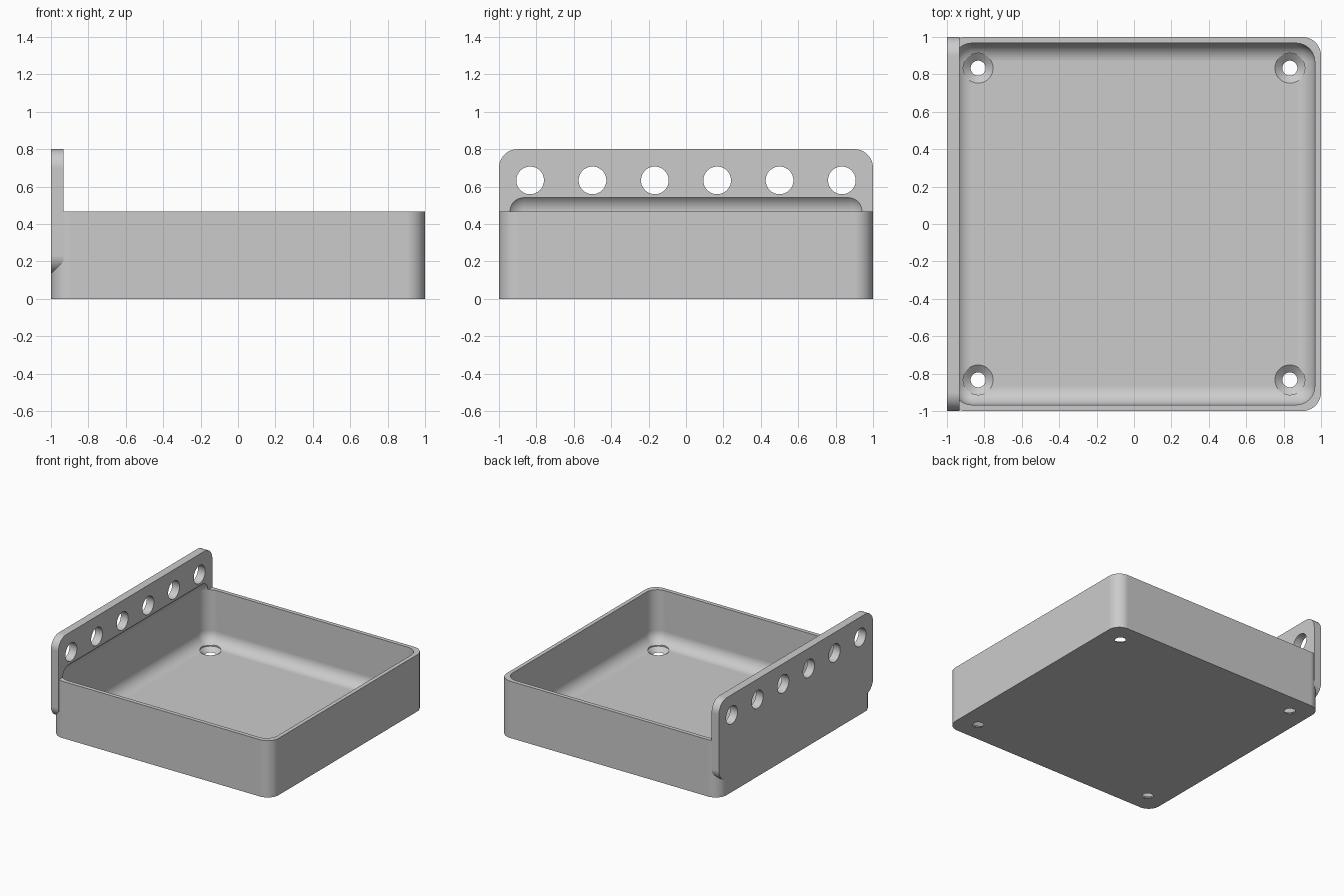
import bpy
import bmesh
from math import radians
from mathutils import Matrix

cube = bpy.data.objects.get("Cube")
if cube:
    bpy.data.objects.remove(cube, do_unlink=True)

UNIT = 1 / 30          # wall thickness
RADIUS = 0.1           # shared rounding radius
HEIGHT = 14 * UNIT     # tray rim height
HOLE = 25 * UNIT       # distance of the outer holes from the middle

grey = bpy.data.materials.new("plain grey")
grey.use_nodes = True
colour = (0.6, 0.6, 0.6, 1)
grey.diffuse_color = colour
grey.node_tree.nodes["Principled BSDF"].inputs["Base Color"].default_value = colour


def make_object(name, bm):
    bmesh.ops.recalc_face_normals(bm, faces=bm.faces)
    mesh = bpy.data.meshes.new(name)
    bm.to_mesh(mesh)
    bm.free()
    mesh.materials.append(grey)
    obj = bpy.data.objects.new(name, mesh)
    bpy.context.collection.objects.link(obj)
    return obj


def rounded_box(name, low, high, axes):
    """Box whose edges parallel to the given axes are rounded."""
    bm = bmesh.new()
    bmesh.ops.create_cube(bm, size=1)
    for v in bm.verts:
        v.co = [(a + b) / 2 + c * (b - a) for a, b, c in zip(low, high, v.co)]
    edges = [e for e in bm.edges
             if any(abs((e.verts[0].co - e.verts[1].co)[a]) > 1e-4 for a in axes)]
    bmesh.ops.bevel(bm, geom=edges, offset=RADIUS, segments=12,
                    profile=0.5, affect='EDGES', clamp_overlap=False)
    return make_object(name, bm)


def add_cone(bm, low_radius, high_radius, low, high, x, y):
    bmesh.ops.create_cone(bm, cap_ends=True, segments=48, radius1=low_radius,
                          radius2=high_radius, depth=high - low,
                          matrix=Matrix.Translation((x, y, (low + high) / 2)))


def combine(target, tool, operation):
    """Apply a boolean and discard its tool."""
    tool.hide_render = True
    mod = target.modifiers.new(operation.lower(), 'BOOLEAN')
    mod.operation = operation
    mod.solver = 'EXACT'
    mod.object = tool
    bpy.context.view_layer.objects.active = target
    bpy.ops.object.modifier_apply(modifier=mod.name)
    bpy.data.objects.remove(tool, do_unlink=True)


# Tray block and the upright mounting plate on its right side
tray = rounded_box("tray_with_mounting_plate", (-1, -1, 0), (1, 1, HEIGHT), [2])
plate = rounded_box("mounting_plate", (-1, -1, 4 * UNIT),
                    (2 * UNIT - 1, 1, 0.8), [0])
combine(tray, plate, 'UNION')

# Fully rounded cavity, which also undercuts the foot of the plate
inner = 1 - UNIT
cavity = rounded_box("cavity_cutter", (-inner, -inner, UNIT),
                     (inner, inner, HEIGHT + RADIUS), [0, 1, 2])
combine(tray, cavity, 'DIFFERENCE')

# Row of round holes through the plate
bm = bmesh.new()
for i in range(6):
    y = HOLE * (2 * i / 5 - 1)
    turn = Matrix.Translation((UNIT - 1, y, 19 * UNIT)) @ Matrix.Rotation(radians(90), 4, 'Y')
    bmesh.ops.create_cone(bm, cap_ends=True, segments=48, radius1=0.074,
                          radius2=0.074, depth=0.2, matrix=turn)
combine(tray, make_object("plate_hole_cutter", bm), 'DIFFERENCE')

# Countersunk screw holes through the floor corners
sink, shaft = 0.08, 0.04
stages = [(shaft, shaft, -0.05, 0.02), (shaft, sink, 0, UNIT), (sink, sink, UNIT, 0.15)]
for low_radius, high_radius, low, high in stages:
    bm = bmesh.new()
    for x in (-HOLE, HOLE):
        for y in (-HOLE, HOLE):
            add_cone(bm, low_radius, high_radius, low, high, x, y)
    combine(tray, make_object("screw_hole_cutter", bm), 'DIFFERENCE')

# Smooth fillets with crisp edges and clean flat faces
bpy.ops.object.select_all(action='DESELECT')
tray.select_set(True)
bpy.context.view_layer.objects.active = tray
bpy.ops.object.shade_smooth_by_angle(angle=radians(25))
weighted = tray.modifiers.new("weighted normals", 'WEIGHTED_NORMAL')
weighted.keep_sharp = True
